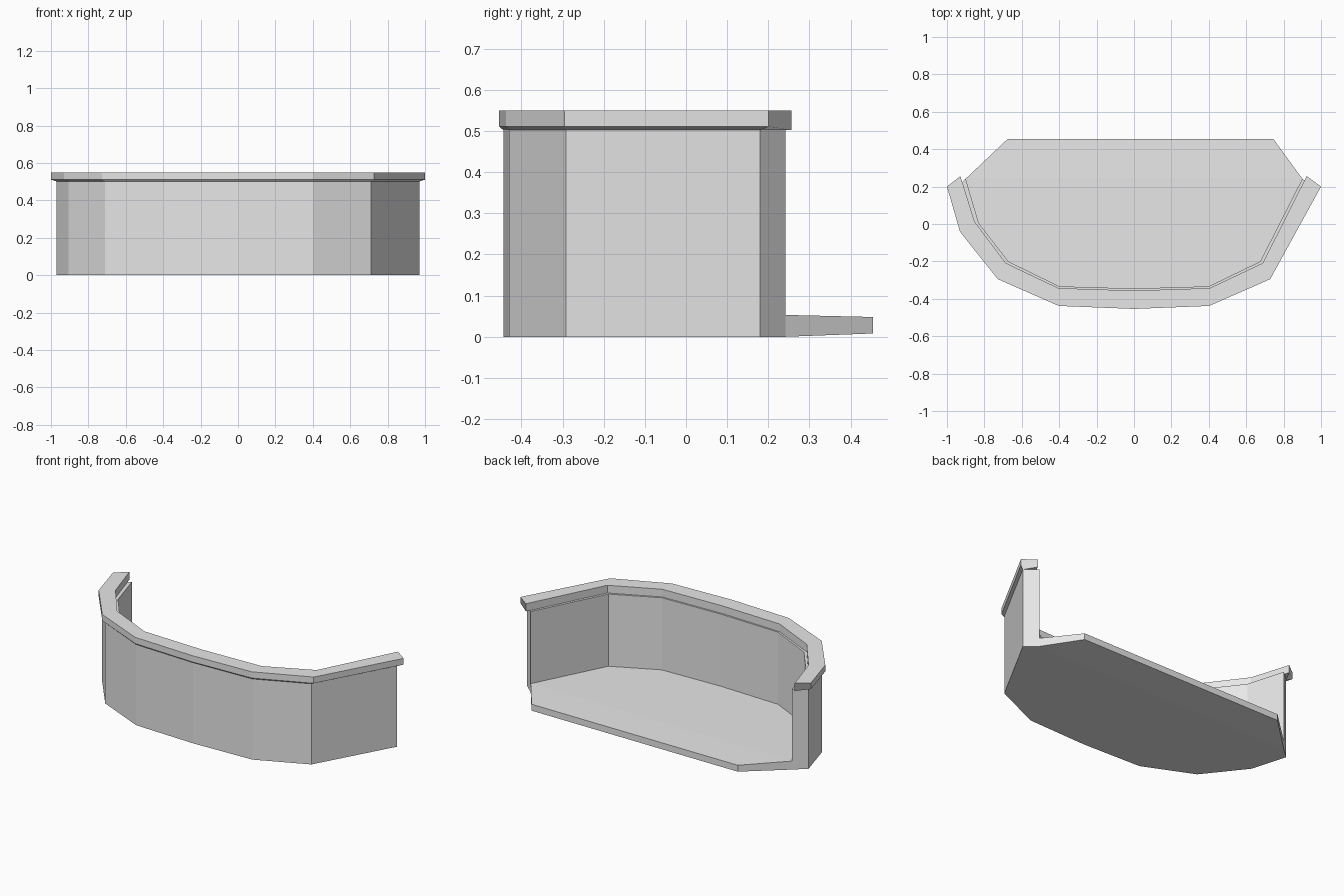
import bpy, bmesh

if "Cube" in bpy.data.objects:
    bpy.data.objects.remove(bpy.data.objects["Cube"])

stone = bpy.data.materials.new("light grey")
stone.diffuse_color = (0.8, 0.8, 0.8, 1)
stone.use_nodes = True
stone.node_tree.nodes["Principled BSDF"].inputs["Base Color"].default_value = stone.diffuse_color

# Plan outlines, running left end -> front -> right end
WALL_OUT = [(-.97, .18), (-.905, -.045), (-.71, -.292), (-.40, -.43), (0, -.444),
            (.40, -.43), (.71, -.292), (.97, .18)]
WALL_IN = [(-.90, .242), (-.83, .005), (-.672, -.20), (-.40, -.333), (0, -.345),
           (.40, -.333), (.675, -.20), (.90, .242)]
RIM_OUT = [(-1, .20), (-.93, -.042), (-.728, -.295), (-.402, -.438), (0, -.454),
           (.402, -.438), (.728, -.295), (1, .20)]
RIM_IN = [(-.928, .256), (-.852, .012), (-.685, -.209), (-.404, -.343), (0, -.356),
          (.404, -.343), (.688, -.209), (.923, .256)]


def finish(name, bm):
    bmesh.ops.recalc_face_normals(bm, faces=bm.faces)
    mesh = bpy.data.meshes.new(name)
    bm.to_mesh(mesh)
    bm.free()
    mesh.materials.append(stone)
    bpy.context.collection.objects.link(bpy.data.objects.new(name, mesh))


def sweep(name, rails):
    """Solid strip: rails are (outline, z) going round the cross-section."""
    bm = bmesh.new()
    loops = [[bm.verts.new((x, y, z)) for x, y in pts] for pts, z in rails]
    for a, b in zip(loops, loops[1:] + loops[:1]):
        for i in range(len(a) - 1):
            bm.faces.new((a[i], a[i + 1], b[i + 1], b[i]))
    for i in (0, -1):
        bm.faces.new([loop[i] for loop in loops])
    finish(name, bm)


# Curved wall, open at the back
sweep("wall", [(WALL_OUT, 0), (WALL_OUT, .502), (WALL_IN, .502), (WALL_IN, 0)])

# Overhanging rim with chamfered lower edge
sweep("rim", [(WALL_OUT, .502), (RIM_OUT, .511), (RIM_OUT, .55),
              (RIM_IN, .55), (RIM_IN, .502)])

# Floor slab, tapering in thickness towards the back edge
bm = bmesh.new()
BACK = [(.745, .455), (-.675, .455)]
layers = []
for z_front, z_back in ((0, .008), (.053, .048)):
    front = [bm.verts.new((x, y, z_front)) for x, y in WALL_IN]
    back = [bm.verts.new((x, y, z_back)) for x, y in BACK]
    bm.faces.new(front)
    bm.faces.new((front[-1], *back, front[0]))
    layers.append(front + back)
low, high = layers
n = len(low)
for i in range(n):
    j = (i + 1) % n
    bm.faces.new((low[i], low[j], high[j], high[i]))
finish("floor", bm)
